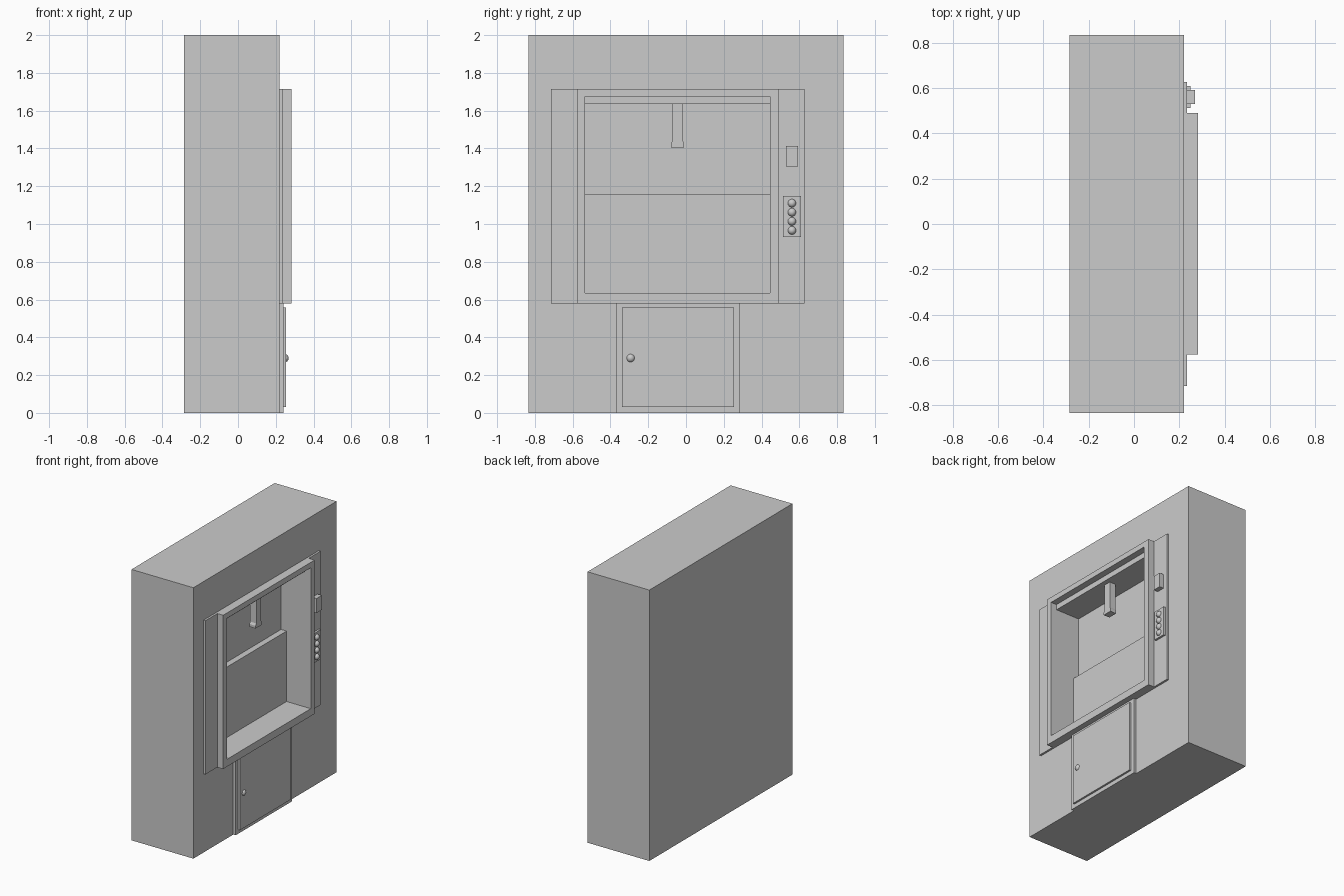
import bpy, bmesh
from mathutils import Vector

if "Cube" in bpy.data.objects:
    bpy.data.objects.remove(bpy.data.objects["Cube"])


def box(name, x, y, z):
    """Box from (min, max) ranges on each axis."""
    bm = bmesh.new()
    bmesh.ops.create_cube(bm, size=1)
    for v in bm.verts:
        v.co = Vector([r[0] if c < 0 else r[1] for c, r in zip(v.co, (x, y, z))])
    return add(name, bm)


def add(name, bm):
    bmesh.ops.recalc_face_normals(bm, faces=bm.faces)
    mesh = bpy.data.meshes.new(name)
    bm.to_mesh(mesh)
    bm.free()
    ob = bpy.data.objects.new(name, mesh)
    bpy.context.collection.objects.link(ob)
    return ob


def cut(ob, cutter):
    mod = ob.modifiers.new("opening", 'BOOLEAN')
    mod.operation = 'DIFFERENCE'
    mod.solver = 'EXACT'
    mod.object = cutter
    bpy.context.view_layer.objects.active = ob
    bpy.ops.object.modifier_apply(modifier=mod.name)


def ball(name, loc, r):
    bm = bmesh.new()
    bmesh.ops.create_uvsphere(bm, u_segments=24, v_segments=12, radius=r)
    bmesh.ops.translate(bm, verts=bm.verts, vec=loc)
    for f in bm.faces:
        f.smooth = True
    return add(name, bm)


# Main block, backing plate and raised opening frame
block = box("wall_block", (-0.285, 0.22), (-0.835, 0.835), (0, 2))
plate = box("backing_plate", (0.22, 0.235), (-0.715, 0.627), (0.58, 1.715))
frame = box("opening_frame", (0.235, 0.283), (-0.577, 0.49), (0.58, 1.715))

# Recessed serving bay
bay = box("bay_cutter", (0.04, 0.4), (-0.535, 0.445), (0.635, 1.635))
mouth = box("mouth_cutter", (0.1, 0.4), (-0.535, 0.445), (0.635, 1.675))
cut(block, bay)
cut(plate, bay)
cut(frame, mouth)
for c in (bay, mouth):
    bpy.data.objects.remove(c)

# Ledge across the lower back of the bay
box("bay_ledge", (0.04, 0.085), (-0.535, 0.445), (0.635, 1.155))

# Hanging spout with flared tip
bm = bmesh.new()
profile = [(-0.072, 1.635), (-0.072, 1.44), (-0.08, 1.425), (-0.08, 1.405),
           (-0.01, 1.405), (-0.01, 1.425), (-0.016, 1.44), (-0.016, 1.635)]
face = bm.faces.new([bm.verts.new((0.15, y, z)) for y, z in profile])
ext = bmesh.ops.extrude_face_region(bm, geom=[face])
verts = [g for g in ext["geom"] if isinstance(g, bmesh.types.BMVert)]
bmesh.ops.translate(bm, verts=verts, vec=(0.05, 0, 0))
add("spout", bm)

# Slot box and button panel
box("slot_box", (0.235, 0.27), (0.53, 0.592), (1.305, 1.412))
box("button_panel", (0.235, 0.25), (0.513, 0.61), (0.93, 1.148))
for i in range(4):
    ball(f"button_{i + 1}", (0.247, 0.561, 0.966 + i * 0.048), 0.022)

# Lower door
box("door_frame", (0.22, 0.24), (-0.37, 0.285), (0, 0.58))
box("door", (0.24, 0.254), (-0.34, 0.255), (0.03, 0.557))
ball("door_knob", (0.245, -0.293, 0.29), 0.023)
